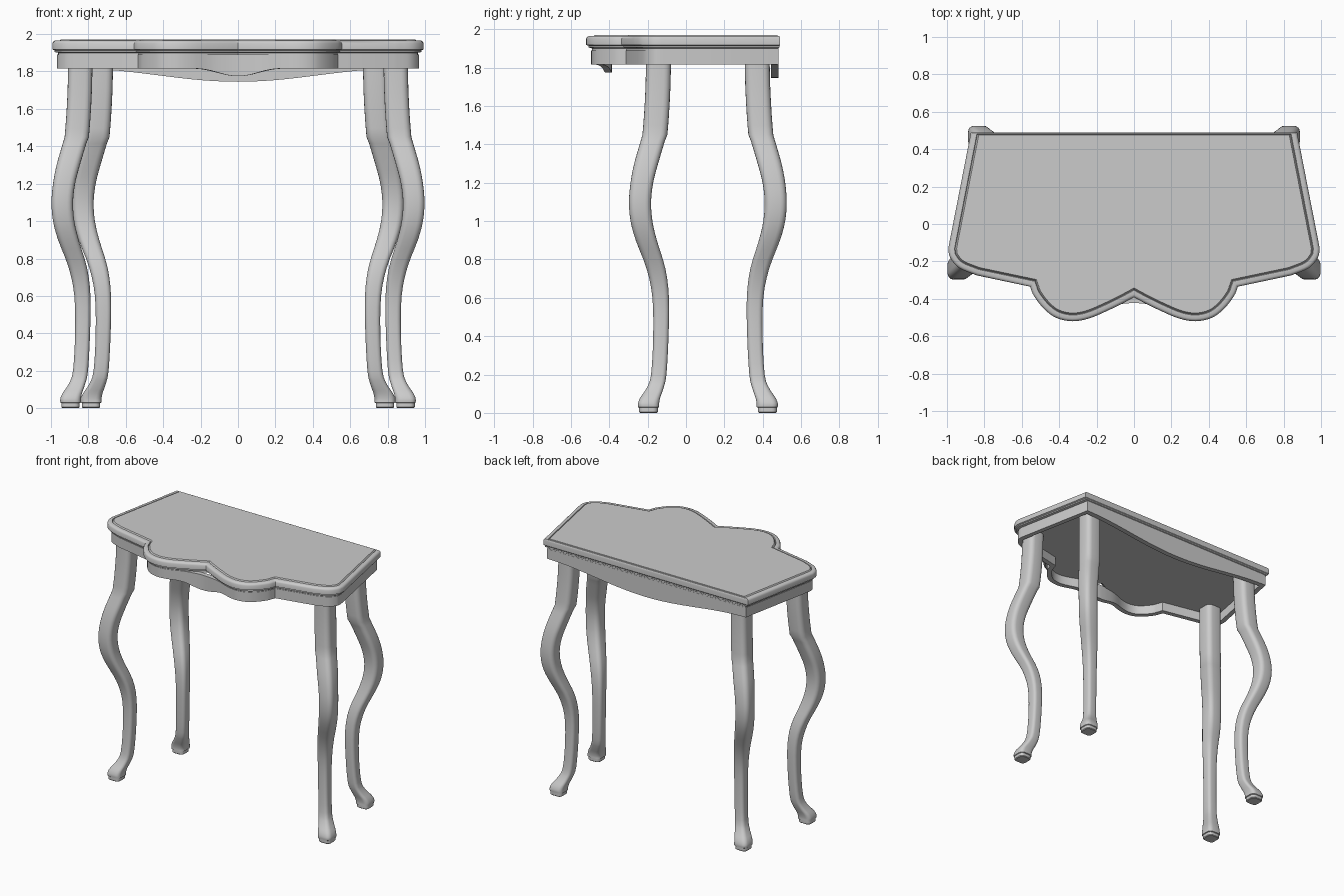
import bpy, bmesh, math
from mathutils import Vector

if "Cube" in bpy.data.objects:
    bpy.data.objects.remove(bpy.data.objects["Cube"])


def spline(pts, n):
    """Catmull-Rom through points of any dimension."""
    pts = [Vector(p) for p in pts]
    ext = [pts[0] * 2 - pts[1]] + pts + [pts[-1] * 2 - pts[-2]]
    out = []
    for a, b, c, d in zip(ext, ext[1:], ext[2:], ext[3:]):
        for i in range(n):
            t = i / n
            out.append(0.5 * (2 * b + (c - a) * t + (2 * a - 5 * b + 4 * c - d) * t * t
                              + (3 * b - a - 3 * c + d) * t ** 3))
    return out + [pts[-1]]


def finish(name, rings, cap=True, angle=35):
    """Skin a stack of equal rings; cap the ends or close it on itself."""
    bm = bmesh.new()
    vs = [[bm.verts.new(p) for p in r] for r in rings]
    pairs = list(zip(vs, vs[1:])) + ([] if cap else [(vs[-1], vs[0])])
    for a, b in pairs:
        for i in range(len(a)):
            j = (i + 1) % len(a)
            bm.faces.new((a[i], a[j], b[j], b[i]))
    if cap:
        bm.faces.new(vs[0])
        bm.faces.new(vs[-1])
    bmesh.ops.recalc_face_normals(bm, faces=bm.faces[:])
    me = bpy.data.meshes.new(name)
    bm.to_mesh(me)
    bm.free()
    ob = bpy.data.objects.new(name, me)
    bpy.context.collection.objects.link(ob)
    bpy.ops.object.select_all(action='DESELECT')
    ob.select_set(True)
    bpy.context.view_layer.objects.active = ob
    bpy.ops.object.shade_smooth_by_angle(angle=math.radians(angle))
    return ob


def outline(centre):
    """Serpentine plan shape, clockwise, ending with a divided back edge."""
    half = [Vector((0.872, 0.49))]
    half += spline([(0.993, -0.13), (0.983, -0.18), (0.935, -0.235), (0.84, -0.275)], 4)
    half += spline([(0.555, -0.335), (0.535, -0.385), (0.48, -0.455), (0.415, -0.502),
                    (0.33, -0.52), (0.24, -0.505)] + centre, 4)
    full = half + [Vector((-p.x, p.y)) for p in reversed(half[:-1])]
    back = [Vector((-0.872 + 1.744 * i / 28, 0.49)) for i in range(1, 28)]
    return full + back


def inset(pts, d, back=0.3):
    """Move every edge inwards by d, the back edge by back * d."""
    n, lines = len(pts), []
    for i in range(n):
        a, b = pts[i], pts[(i + 1) % n]
        e = (b - a).normalized()
        lines.append((Vector((e.y, -e.x)), d * back if min(a.y, b.y) > 0.4899 else d))
    out = []
    for i in range(n):
        (n1, d1), (n2, d2) = lines[i - 1], lines[i]
        det = n1.x * n2.y - n1.y * n2.x
        if abs(det) < 0.02:
            off = n1 * d1
        else:
            off = Vector((d1 * n2.y - d2 * n1.y, n1.x * d2 - n2.x * d1)) / det
        out.append(pts[i] + off)
    return out


# Moulded table top
plan = outline([(0.14, -0.463), (0.06, -0.424), (0, -0.392)])
profile = [(0.03, 1.885), (0.03, 1.900), (0.012, 1.904), (0.012, 1.913), (0, 1.918),
           (0, 1.950), (0.005, 1.960), (0.014, 1.965), (0.033, 1.965), (0.036, 1.958),
           (0.044, 1.970)]
finish("table_top", [[(p.x, p.y, z) for p in inset(plan, d)] for d, z in profile])

# Apron wall with dipped front and back
plan = outline([(0.14, -0.468), (0.06, -0.453), (0, -0.448)])
outer = inset(plan, 0.026)
inner = inset(plan, 0.062, 0.75)


def bottom(p):
    span, drop = (0.86, 0.07) if p.y > 0.4 else (0.21, 0.04)
    if abs(p.x) > span or -0.3 < p.y < 0.4:
        return 1.815
    return 1.815 - drop * 0.5 * (1 + math.cos(math.pi * p.x / span))


low = [bottom(p) for p in plan]
finish("apron", [[(p.x, p.y, 1.89) for p in outer],
                 [(p.x, p.y, z) for p, z in zip(outer, low)],
                 [(p.x, p.y, z) for p, z in zip(inner, low)],
                 [(p.x, p.y, 1.89) for p in inner]], cap=False)

# Cabriole leg sections: height, outer edge, width
upper = [(1.888, 0.207, 0.130), (1.70, 0.211, 0.130), (1.55, 0.219, 0.130), (1.45, 0.227, 0.130)]
lower = [(1.415, 0.237, 0.126), (1.30, 0.270, 0.125), (1.20, 0.289, 0.118), (1.10, 0.297, 0.115),
         (1.00, 0.289, 0.114), (0.90, 0.262, 0.110), (0.75, 0.205, 0.098), (0.60, 0.175, 0.086),
         (0.40, 0.171, 0.080), (0.20, 0.182, 0.080), (0.13, 0.205, 0.088), (0.08, 0.238, 0.104),
         (0.05, 0.250, 0.110), (0.03, 0.250, 0.110)]
pad = [Vector((0.027, 0.245, 0.098)), Vector((0.005, 0.245, 0.098)), Vector((0, 0.240, 0.088))]
sections = spline(upper, 2) + spline(lower, 3) + pad


def leg(name, ox, oy, sx, sy):
    rings = []
    for z, edge, w in sections:
        c, r, ring = edge - w / 2, w * 0.28, []
        for k in range(4):
            mid = math.pi / 4 + k * math.pi / 2
            cx = c + math.copysign(w / 2 - r, math.cos(mid))
            cy = c + math.copysign(w / 2 - r, math.sin(mid))
            for s in range(5):
                a = k * math.pi / 2 + s * math.pi / 8
                ring.append((sx * (ox + cx + r * math.cos(a)), oy + sy * (cy + r * math.sin(a)), z))
        rings.append(ring)
    finish(name, rings, angle=40)


# Four mirrored legs, the rear pair set closer together
for side, sx in (("left", -1), ("right", 1)):
    leg("front_leg_" + side, 0.70, 0.0, sx, -1)
    leg("back_leg_" + side, 0.59, 0.228, sx, 1)
